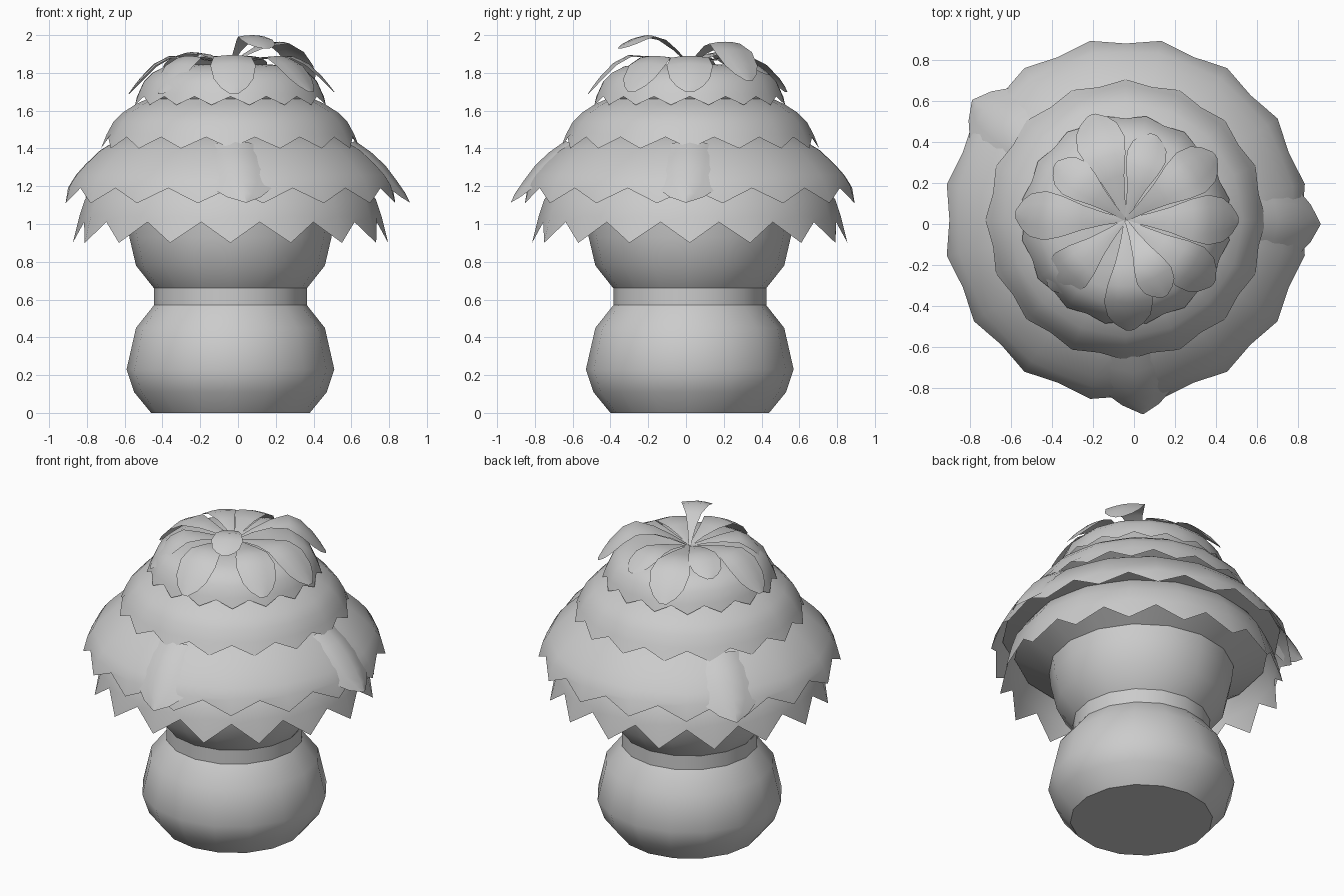
import bpy, math
from math import sin, cos, radians, pi

if "Cube" in bpy.data.objects:
    bpy.data.objects.remove(bpy.data.objects["Cube"])

CX, CY = -0.04, 0.02   # common axis of pot and canopy


def make(name, verts, faces, angle=40):
    me = bpy.data.meshes.new(name)
    me.from_pydata(verts, [], faces)
    me.update()
    ob = bpy.data.objects.new(name, me)
    bpy.context.collection.objects.link(ob)
    bpy.ops.object.select_all(action='DESELECT')
    ob.select_set(True)
    bpy.context.view_layer.objects.active = ob
    bpy.ops.object.shade_smooth_by_angle(angle=radians(angle))
    return ob


def lathe(name, rings, n, start=-90.0, angle=40, cap_bottom=False, cap_top=False):
    """rings: functions of column index giving (radius, z), bottom to top."""
    verts, faces = [], []
    for ring in rings:
        for i in range(n):
            r, z = ring(i)
            a = radians(start) + 2 * pi * i / n
            verts.append((CX + r * cos(a), CY + r * sin(a), z))
    for k in range(len(rings) - 1):
        for i in range(n):
            j = (i + 1) % n
            faces.append((k*n + i, k*n + j, (k+1)*n + j, (k+1)*n + i))
    if cap_bottom:
        faces.append(tuple(range(n))[::-1])
    if cap_top:
        faces.append(tuple((len(rings)-1)*n + i for i in range(n)))
    return make(name, verts, faces, angle)


def const(r, z):
    return lambda i: (r, z)


# pot, waist band and upper bowl with the sloped canopy underside
lathe("lower_pot", [const(*p) for p in
      [(.42, 0), (.51, .11), (.55, .23), (.50, .45), (.405, .57)]], 16, cap_bottom=True)
lathe("waist_band", [const(*p) for p in [(.405, .57), (.405, .66)]], 16)
lathe("upper_bowl", [const(*p) for p in
      [(.405, .66), (.50, .78), (.535, .93), (.545, 1.02)]], 16)
lathe("canopy_underside", [const(*p) for p in [(.545, 1.02), (.75, 1.13)]], 16)


# leafy tiers: 16 scallops each, alternating tip and valley along the hem
def tier(name, tip, valley, profile, shift, cap=False):
    def hem(i):
        return tip if (i + shift) % 2 == 0 else valley

    def body(r, z):
        # mild facets: vertices on the tips, flats between them
        return lambda i: (r if (i + shift) % 2 == 0 else r * .985, z)
    lathe(name, [hem] + [body(*p) for p in profile], 32, angle=60, cap_top=cap)


tier("tier_bottom", (.835, .90), (.79, 1.01),
     [(.80, 1.04), (.77, 1.13), (.70, 1.23), (.62, 1.29)], 0)
tier("tier_lower", (.89, 1.11), (.86, 1.19),
     [(.865, 1.205), (.83, 1.26), (.78, 1.315), (.70, 1.39), (.60, 1.45), (.52, 1.48)], 1)
tier("tier_upper", (.685, 1.40), (.66, 1.46),
     [(.655, 1.475), (.62, 1.54), (.57, 1.59), (.50, 1.635), (.40, 1.68)], 0)
tier("tier_top", (.515, 1.63), (.495, 1.675),
     [(.495, 1.69), (.465, 1.755), (.42, 1.80), (.35, 1.835), (.2, 1.845), (.01, 1.835)], 1, True)

# dark undersides closing each tier against the one below
for nm, a, b in [("lower", (.70, 1.23), (.82, 1.25)),
                 ("upper", (.55, 1.465), (.63, 1.50)),
                 ("top", (.44, 1.66), (.475, 1.71))]:
    lathe("tier_%s_underside" % nm, [const(*a), const(*b)], 16)


def leaf(name, heading, path, widths, curl=.015, skew=0.0):
    """Strip along path (r, z) pointing in heading, half width per row."""
    a = radians(heading)
    verts, faces = [], []
    m = len(path)
    for k, ((r, z), w) in enumerate(zip(path, widths)):
        s0 = skew * k / (m - 1)
        for s in (-1, -.5, 0, .5, 1):
            x, y = r - curl * abs(s) * (w / .12), s * w + s0
            verts.append((CX + x * cos(a) - y * sin(a),
                          CY + x * sin(a) + y * cos(a), z - curl * s * s * (w / .12)))
    for k in range(m - 1):
        for i in range(4):
            p = k * 5 + i
            faces.append((p, p + 5, p + 6, p + 1))
    make(name, verts, faces, 80)


# three large loose leaves hanging over the lower tier
big = [(.66, 1.44), (.745, 1.38), (.82, 1.31), (.88, 1.23), (.925, 1.165), (.95, 1.115)]
for i, (ang, sk) in enumerate([(-88, .05), (0, -.02), (142, 0)]):
    leaf("side_leaf_%d" % (i + 1), ang, big, [.17, .175, .175, .16, .09, .004], .03, sk)

# crown petals: heading, length, height of arch, height of tip
crown = [(108, .54, 1.89, 1.70), (72, .44, 1.89, 1.79), (36, .54, 1.965, 1.76),
         (0, .55, 1.89, 1.70), (-36, .53, 1.89, 1.70), (-63, .42, 2.0, 1.93),
         (-88, .54, 1.895, 1.69), (-138, .50, 1.89, 1.69), (177, .54, 1.89, 1.69),
         (141, .44, 1.91, 1.82)]
for i, (ang, ln, top, tip) in enumerate(crown):
    path = []
    for t in (0, .2, .4, .6, .75, .88, .95, 1):
        if t <= .6:
            z = 1.84 + (top - 1.84) * sin(t / .6 * pi / 2)
        else:
            z = top - (top - tip) * ((t - .6) / .4) ** 1.6
        path.append((ln * t, z))
    f = ln / .54
    leaf("crown_petal_%d" % (i + 1), ang, path,
         [w * f for w in (.008, .03, .06, .10, .12, .105, .07, .02)], .012)
